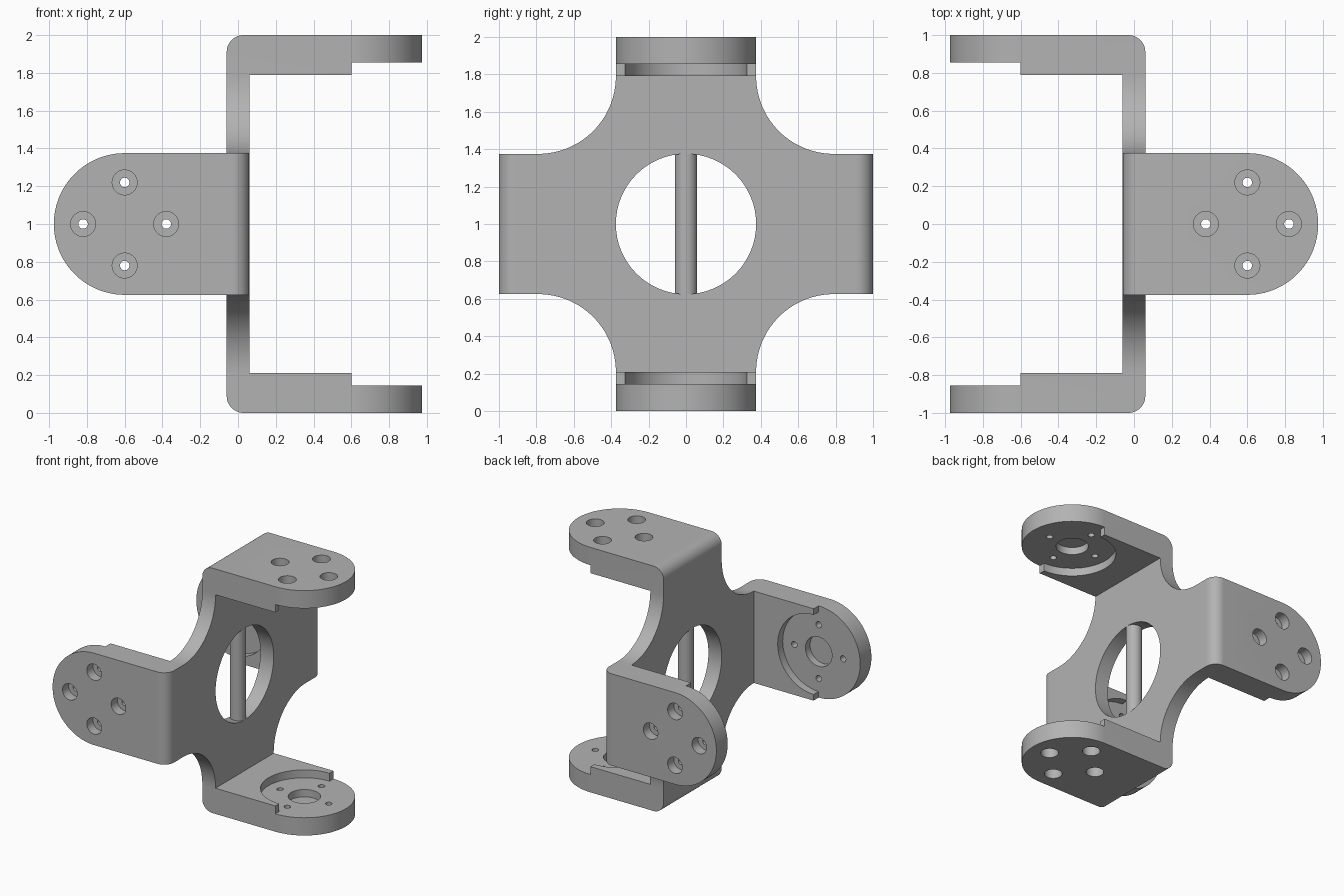
import bpy, bmesh
from math import pi, cos, sin
from mathutils import Matrix, Vector

cube = bpy.data.objects.get("Cube")
if cube:
    bpy.data.objects.remove(cube, do_unlink=True)

HALF = 0.375     # half width of arms, radius of the centre hole
T = 0.06         # half thickness of the plate
INNER = 0.79     # inner face of an arm, measured from the centre
PAD = 0.855      # inner face of the thinner round pad
END = 0.6        # centre of the round pad along the arm
RECESS = 0.325   # radius of the round seat

grey = bpy.data.materials.new("mid_grey")
grey.use_nodes = True
grey.diffuse_color = (0.45, 0.45, 0.45, 1)
grey.node_tree.nodes["Principled BSDF"].inputs["Base Color"].default_value = grey.diffuse_color


def arc(cx, cy, r, start, stop, n=32):
    return [(cx + r * cos(start + (stop - start) * i / n),
             cy + r * sin(start + (stop - start) * i / n)) for i in range(n + 1)]


def prism(name, outline, low, high, place):
    """Extrude a 2D outline between two levels; place maps (a, b, level) to xyz."""
    bm = bmesh.new()
    face = bm.faces.new([bm.verts.new(place(a, b, low)) for a, b in outline])
    offset = Vector(place(0, 0, high)) - Vector(place(0, 0, low))
    top = bmesh.ops.extrude_face_region(bm, geom=[face])["geom"]
    bmesh.ops.translate(bm, vec=offset, verts=[v for v in top if isinstance(v, bmesh.types.BMVert)])
    bmesh.ops.recalc_face_normals(bm, faces=bm.faces)
    mesh = bpy.data.meshes.new(name)
    bm.to_mesh(mesh)
    bm.free()
    ob = bpy.data.objects.new(name, mesh)
    bpy.context.collection.objects.link(ob)
    return ob


def flat(a, b, level):
    return (a, b, level)


def upright(a, b, level):
    return (level, a, b)


def disc(x, y, r, low, high, place=flat):
    return prism("cutter", arc(x, y, r, 0, 2 * pi, 64)[:-1], low, high, place)


def combine(target, tool, operation):
    mod = target.modifiers.new("combine", 'BOOLEAN')
    mod.operation, mod.object, mod.solver = operation, tool, 'EXACT'
    bpy.context.view_layer.update()
    graph = bpy.context.evaluated_depsgraph_get()
    mesh = bpy.data.meshes.new_from_object(target.evaluated_get(graph))
    target.modifiers.clear()
    target.data = mesh
    bpy.data.objects.remove(tool, do_unlink=True)


def finish(ob):
    bm = bmesh.new()
    bm.from_mesh(ob.data)
    bmesh.ops.remove_doubles(bm, verts=bm.verts, dist=0.0001)
    bmesh.ops.dissolve_limit(bm, angle_limit=0.01, verts=bm.verts, edges=bm.edges)
    bm.to_mesh(ob.data)
    bm.free()
    ob.data.materials.clear()
    ob.data.materials.append(grey)
    bpy.ops.object.select_all(action='DESELECT')
    ob.select_set(True)
    bpy.context.view_layer.objects.active = ob
    bpy.ops.object.shade_smooth_by_angle(angle=0.5)


# One arm: stepped side profile with a rounded bend, trimmed to a round end
side = [(-T, INNER), (END, INNER), (END, PAD), (1.1, PAD), (1.1, 1)]
side += arc(0.03, 0.91, 0.09, pi / 2, pi, 12)
arm = prism("arm", side, -HALF, HALF, lambda a, b, level: (a, level, b))
trim = [(-0.3, -0.5), (END, -0.5), (END, -HALF)] + arc(END, 0, HALF, -pi / 2, pi / 2, 48)[1:]
trim += [(END, 0.5), (-0.3, 0.5)]
combine(arm, prism("trim", trim, 0.5, 1.2, flat), 'INTERSECT')

# Round seat, centre pocket and four counterbored screw holes
combine(arm, disc(END, 0, RECESS, 0.7, PAD), 'DIFFERENCE')
combine(arm, disc(END, 0, 0.12, 0.8, 0.915), 'DIFFERENCE')
for i in range(4):
    x, y = END + 0.22 * cos(i * pi / 2), 0.22 * sin(i * pi / 2)
    combine(arm, disc(x, y, 0.025, 0.7, 1.1), 'DIFFERENCE')
    combine(arm, disc(x, y, 0.066, 0.92, 1.1), 'DIFFERENCE')

# Cross-shaped centre plate with hollow corners and a round window
cross = []
for i in range(4):
    c, s = cos(i * pi / 2), sin(i * pi / 2)
    quarter = [(0.85, HALF)] + arc(INNER, INNER, INNER - HALF, -pi / 2, -pi, 32) + [(HALF, 0.85)]
    cross += [(a * c - b * s, a * s + b * c) for a, b in quarter]
bracket = prism("bracket", cross, -T, T, upright)
combine(bracket, disc(0, 0, HALF, -0.2, 0.2, upright), 'DIFFERENCE')

# Two arms forward along +x (top, bottom), two along -x (front, back)
top = Matrix.Identity(3)
back = Matrix(((-1, 0, 0), (0, 0, 1), (0, 1, 0)))
flip = Matrix.Rotation(pi, 3, 'X')
for turn in (top, flip, back, flip @ back):
    copy = bpy.data.objects.new("arm_copy", arm.data.copy())
    bpy.context.collection.objects.link(copy)
    copy.data.transform(turn.to_4x4())
    combine(bracket, copy, 'UNION')
bpy.data.objects.remove(arm, do_unlink=True)
bracket.data.transform(Matrix.Translation((0, 0, 1)))
finish(bracket)

# Upright pin across the window
pin = disc(0, 0, T, 1 - HALF, 1 + HALF)
pin.name = "centre_pin"
finish(pin)
